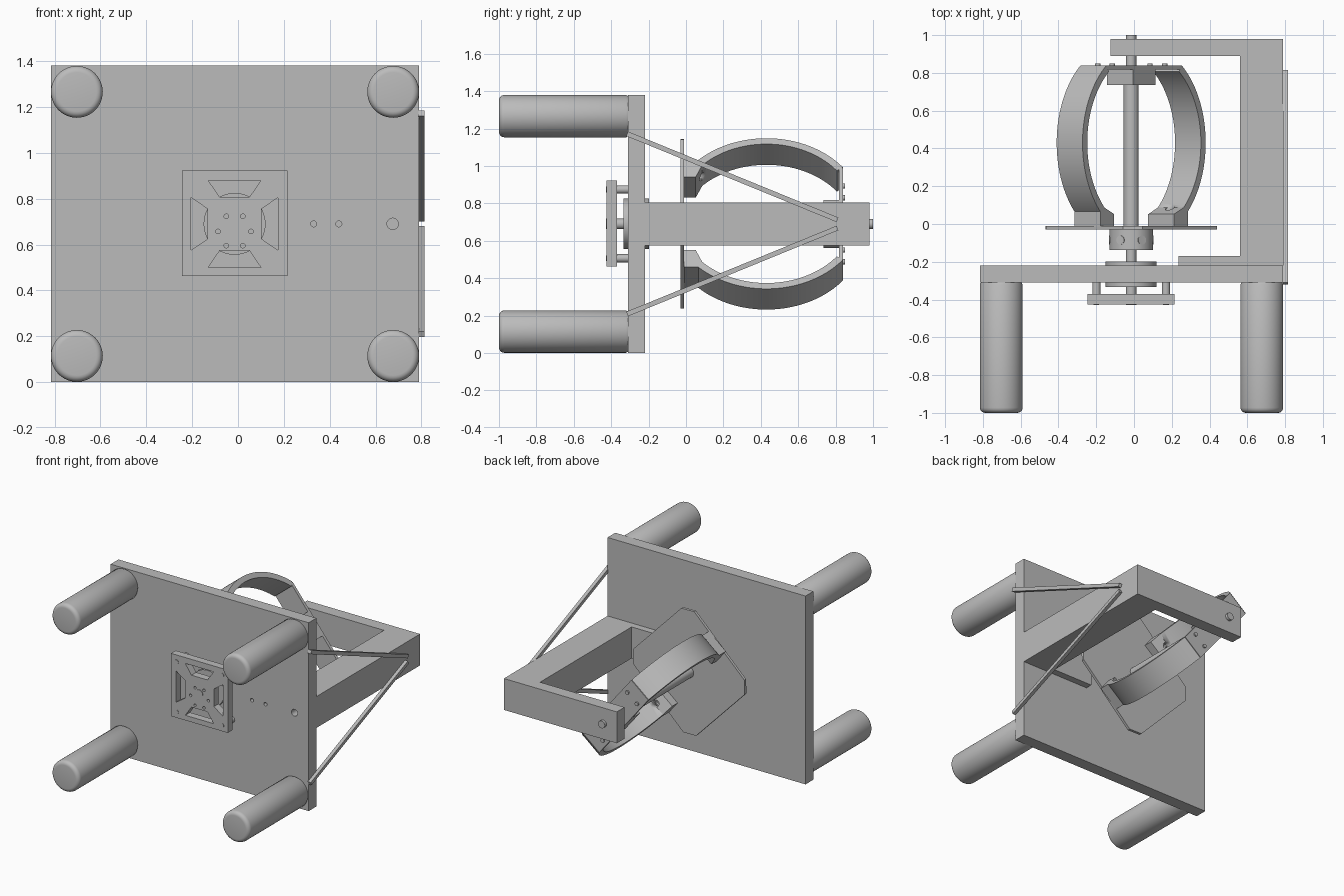
import bpy, bmesh, math
from mathutils import Vector

cube = bpy.data.objects.get("Cube")
if cube:
    bpy.data.objects.remove(cube, do_unlink=True)

grey = bpy.data.materials.new("plain_grey")
grey.use_nodes = True
colour = (0.5, 0.5, 0.5, 1)
grey.diffuse_color = colour
grey.node_tree.nodes["Principled BSDF"].inputs["Base Color"].default_value = colour

CX, CZ = -0.015, 0.69          # shaft axis
TILT = math.radians(51)        # turn of the ring about the shaft


def prism(name, pts, lo, hi, place, smooth=False):
    """Extrude a 2D outline from lo to hi; place maps (a, b, depth) to space."""
    bm = bmesh.new()
    low = [bm.verts.new(place(a, b, lo)) for a, b in pts]
    high = [bm.verts.new(place(a, b, hi)) for a, b in pts]
    bm.faces.new(low)
    bm.faces.new(high[::-1])
    n = len(pts)
    for i in range(n):
        j = (i + 1) % n
        bm.faces.new((low[i], low[j], high[j], high[i]))
    return finish(name, bm, smooth)


def finish(name, bm, smooth):
    bmesh.ops.recalc_face_normals(bm, faces=bm.faces)
    mesh = bpy.data.meshes.new(name)
    bm.to_mesh(mesh)
    bm.free()
    ob = bpy.data.objects.new(name, mesh)
    bpy.context.collection.objects.link(ob)
    mesh.materials.append(grey)
    if smooth:
        bpy.ops.object.select_all(action='DESELECT')
        ob.select_set(True)
        bpy.context.view_layer.objects.active = ob
        bpy.ops.object.shade_smooth_by_angle(angle=math.radians(30))
    return ob


def front(x, z, y):
    return Vector((x, y, z))


def plan(x, y, z):
    return Vector((x, y, z))


def turned(u, y, v, t=TILT):
    c, s = math.cos(t), math.sin(t)
    return Vector((CX - u * c + v * s, y, CZ + u * s + v * c))


def rect(a0, a1, b0, b1):
    return [(a0, b0), (a1, b0), (a1, b1), (a0, b1)]


def lathe(name, x, z, profile, n=48):
    """Turn a (radius, y) profile about an axis along y, with closed ends."""
    bm = bmesh.new()
    rings = []
    for r, y in profile:
        rings.append([bm.verts.new((x + r * math.cos(k * math.tau / n), y,
                                    z + r * math.sin(k * math.tau / n))) for k in range(n)])
    for p, q in zip(rings, rings[1:]):
        for k in range(n):
            m = (k + 1) % n
            bm.faces.new((p[k], p[m], q[m], q[k]))
    bm.faces.new(rings[0])
    bm.faces.new(rings[-1][::-1])
    return finish(name, bm, True)


def rod(name, x, z, r, y0, y1, n=32):
    return lathe(name, x, z, [(r, y0), (r, y1)], n)


def cut(ob, cutters):
    for c in cutters:
        bpy.ops.object.select_all(action='DESELECT')
        ob.select_set(True)
        bpy.context.view_layer.objects.active = ob
        mod = ob.modifiers.new("cut", 'BOOLEAN')
        mod.operation, mod.solver, mod.object = 'DIFFERENCE', 'EXACT', c
        bpy.ops.object.modifier_apply(modifier=mod.name)
        bpy.data.objects.remove(c, do_unlink=True)


# Main board with bolt holes
board = prism("main_board", rect(-0.815, 0.79, 0, 1.38), -0.31, -0.22, front)
cut(board, [rod("hole", x, CZ, r, -0.4, -0.25, 20)
            for x, r in ((0.33, 0.013), (0.44, 0.013), (0.675, 0.025))])

# Four round legs with softened ends
fillet = [(0.085 + 0.028 * math.sin(a), -0.972 - 0.028 * math.cos(a))
          for a in (k * math.pi / 10 for k in range(6))]
for x in (-0.703, 0.677):
    for z in (0.114, 1.266):
        lathe("leg", x, z, fillet + [(0.113, -0.32), (0.105, -0.305)])

# Bent arm with its foot, as one outline seen from above
prism("support_arm", [(0.235, -0.22), (0.79, -0.22), (0.79, 0.98), (-0.125, 0.98),
                      (-0.125, 0.89), (0.56, 0.89), (0.56, -0.17), (0.235, -0.17)],
      0.575, 0.805, plan)

# Diagonal struts on the side of the arm
for s in (-1, 1):
    a, b = Vector((-0.315, CZ + s * 0.482)), Vector((0.81, CZ + s * 0.022))
    d = (b - a).normalized() * 0.013
    nrm = Vector((-d.y, d.x))
    prism("strut", [a + nrm, a - nrm, b - nrm, b + nrm], 0.788, 0.814,
          lambda y, z, x: Vector((x, y, z)))

# Motor plate: four tapered windows and round holes
motor = prism("motor_plate", rect(-0.245, 0.215, 0.463, 0.923), -0.425, -0.37, front)
windows = []
for k in range(4):
    c, s = round(math.cos(k * math.pi / 2)), round(math.sin(k * math.pi / 2))
    trap = [(-0.115, 0.19), (0.115, 0.19), (0.065, 0.117), (-0.065, 0.117)]
    windows.append(prism("window", [(CX + a * c - b * s, CZ + a * s + b * c) for a, b in trap],
                         -0.5, -0.3, front))
small = [(i * 0.036, j * 0.095 * 0.5 ** 0 - 0.062 * (j > 0)) for i in (-1, 1) for j in (-1, 1)]
small += [(-0.072, -0.033), (0.072, -0.033)]
windows += [rod("hole", CX + a, CZ + b, 0.01, -0.5, -0.3, 16) for a, b in small]
cut(motor, windows)
for x in (-1, 1):
    for z in (-1, 1):
        rod("motor_post", CX + x * 0.184, CZ + z * 0.184, 0.022, -0.375, -0.305)
        rod("post_screw", CX + x * 0.184, CZ + z * 0.184, 0.015, -0.428, -0.37, 20)

# Shaft, bearing and lower hub
lathe("shaft", CX, CZ, [(0.028, -0.428), (0.028, -0.02), (0.04, -0.02), (0.04, 0.74),
                        (0.027, 0.74), (0.027, 1.0)])
rod("bearing", CX, CZ, 0.135, -0.333, -0.198, 48)
rod("lower_hub", CX, CZ, 0.115, -0.138, -0.028, 48)
for k in range(6):
    t = k * math.pi / 3 + math.pi / 2
    prism("set_screw", [(0.024 * math.cos(q * math.pi / 8), -0.085 + 0.024 * math.sin(q * math.pi / 8))
                        for q in range(16)], 0.1, 0.117,
          lambda a, y, r: turned(a, y, r, t), True)

# Turntable: square with clipped corners, set on a corner
h, c = 0.357, 0.283
prism("turntable", [(h, c), (c, h), (-c, h), (-h, c), (-h, -c), (-c, -h), (c, -h), (h, -c)],
      -0.03, -0.01, lambda a, b, y: turned(a, y, b, math.radians(46)))

# Ring: two mirrored bands on feet, joined by a flat bridge and an upper clamp
W = 0.088
angles = [math.radians(-52 + 104 * k / 40) for k in range(41)]
for s in (-1, 1):
    outline = [(s * 0.518 * math.cos(a), 0.43 + 0.518 * math.sin(a)) for a in angles]
    outline += [(s * 0.478 * math.cos(a), 0.43 + 0.478 * math.sin(a)) for a in reversed(angles)]
    band = prism("ring_band", outline, -W, W, turned, True)
    foot = prism("ring_foot", [(s * u, y) for u, y in ((0.252, -0.012), (0.368, -0.012), (0.368, 0.092),
                                                       (0.345, 0.092), (0.252, 0.052))], -W, W, turned)
    spot = turned(s * 0.325, 0, 0)
    for part in (band, foot):
        cut(part, [rod("hole", spot.x, spot.z, 0.024, 0.03, 0.2, 24)])
prism("ring_bridge", rect(-0.315, 0.315, 0.817, 0.84), -W, W, turned)
prism("upper_clamp", rect(-0.094, 0.094, 0.735, 0.82), -W, W, turned)
for v in (-0.05, 0.05):
    for s in (-1, 1):
        spot = turned(s * 0.22, 0, v)
        rod("bridge_screw", spot.x, spot.z, 0.014, 0.83, 0.85, 16)
